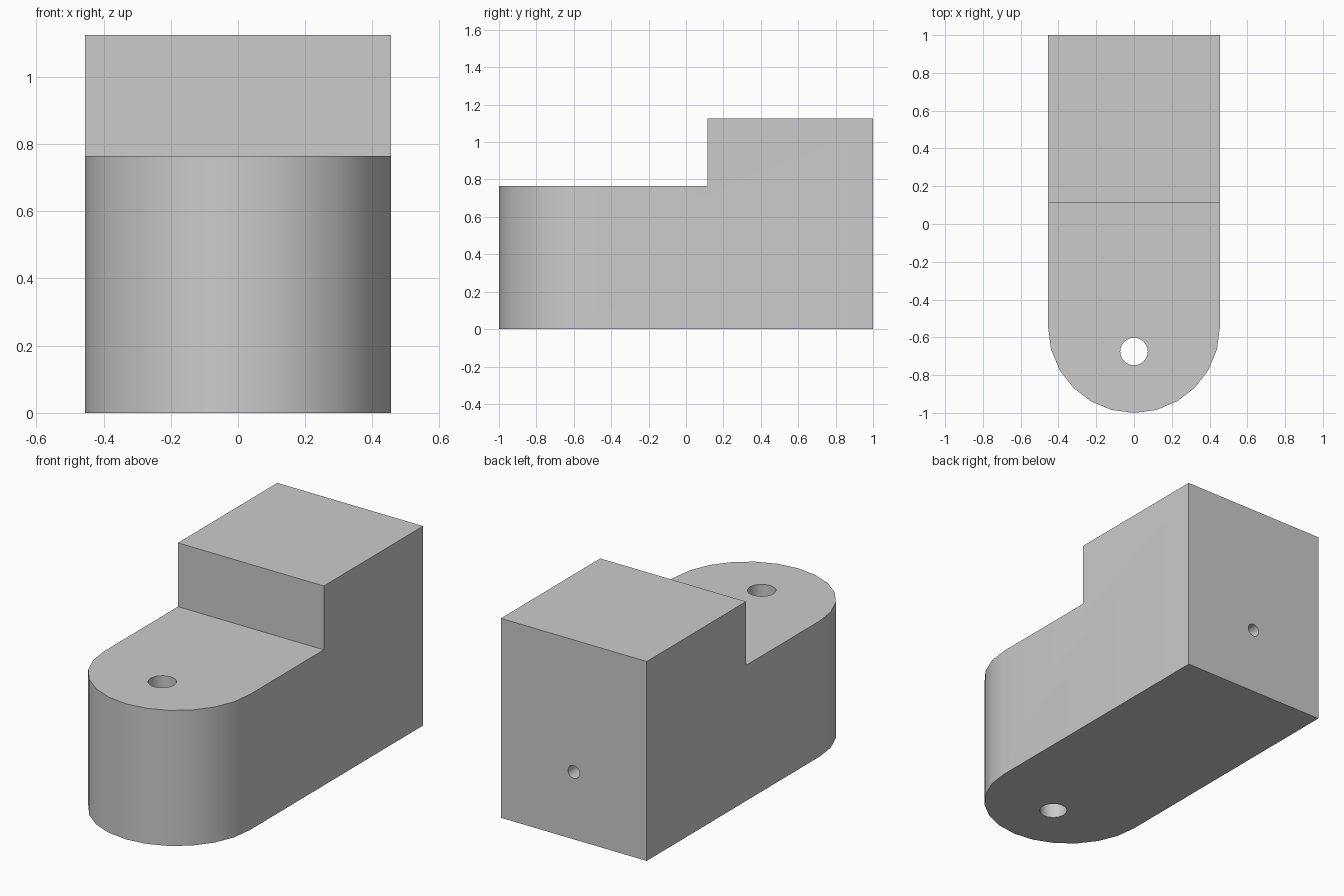
import bpy
import bmesh
import math
from mathutils import Matrix, Vector

cube = bpy.data.objects.get("Cube")
if cube:
    bpy.data.objects.remove(cube, do_unlink=True)

HALF_W = 0.455          # half width, also the nose radius
LOW, HIGH = 0.765, 1.125
STEP_Y = 0.115
HOLE_Y, HOLE_R = -0.675, 0.073
PIN_Z, PIN_R = 0.38, 0.036

grey = bpy.data.materials.new("plain_grey")
grey.use_nodes = True
colour = (0.6, 0.6, 0.6, 1)
grey.diffuse_color = colour
grey.node_tree.nodes["Principled BSDF"].inputs["Base Color"].default_value = colour


def make_object(name, bm):
    bmesh.ops.recalc_face_normals(bm, faces=bm.faces)
    mesh = bpy.data.meshes.new(name)
    bm.to_mesh(mesh)
    bm.free()
    mesh.materials.append(grey)
    obj = bpy.data.objects.new(name, mesh)
    bpy.context.collection.objects.link(obj)
    return obj


def cylinder(name, radius, start, end):
    start, end = Vector(start), Vector(end)
    axis = end - start
    place = Matrix.Translation((start + end) / 2) @ axis.to_track_quat("Z", "Y").to_matrix().to_4x4()
    bm = bmesh.new()
    bmesh.ops.create_cone(bm, cap_ends=True, segments=24, radius1=radius,
                          radius2=radius, depth=axis.length, matrix=place)
    return make_object(name, bm)


def box(name, low, high):
    low, high = Vector(low), Vector(high)
    bm = bmesh.new()
    bmesh.ops.create_cube(bm, size=1, matrix=Matrix.Translation((low + high) / 2)
                          @ Matrix.Diagonal((*(high - low), 1)))
    return make_object(name, bm)


# Block with a half-round nose at the front
bm = bmesh.new()
outline = [(HALF_W, 1), (-HALF_W, 1)]
for i in range(13):
    a = math.pi + math.pi * i / 12
    outline.append((HALF_W * math.cos(a), HALF_W - 1 + HALF_W * math.sin(a)))
base = bm.faces.new([bm.verts.new((x, y, 0)) for x, y in outline])
top = bmesh.ops.extrude_face_region(bm, geom=[base])["geom"]
bmesh.ops.translate(bm, vec=(0, 0, HIGH),
                    verts=[g for g in top if isinstance(g, bmesh.types.BMVert)])
block = make_object("stepped_block", bm)

# Step, vertical through hole and the rear pin hole that meets it
cutters = [
    box("step_cutter", (-1, -2, LOW), (1, STEP_Y, 2)),
    cylinder("nose_hole_cutter", HOLE_R, (0, HOLE_Y, -0.5), (0, HOLE_Y, 1.5)),
    cylinder("pin_hole_cutter", PIN_R, (0, HOLE_Y, PIN_Z), (0, 1.5, PIN_Z)),
]
bpy.ops.object.select_all(action="DESELECT")
bpy.context.view_layer.objects.active = block
block.select_set(True)
for cutter in cutters:
    cutter.hide_render = True
    cut = block.modifiers.new(cutter.name, "BOOLEAN")
    cut.operation = "DIFFERENCE"
    cut.solver = "EXACT"
    cut.object = cutter
    bpy.ops.object.modifier_apply(modifier=cut.name)
    bpy.data.objects.remove(cutter, do_unlink=True)

bpy.ops.object.shade_smooth_by_angle(angle=math.radians(30))
